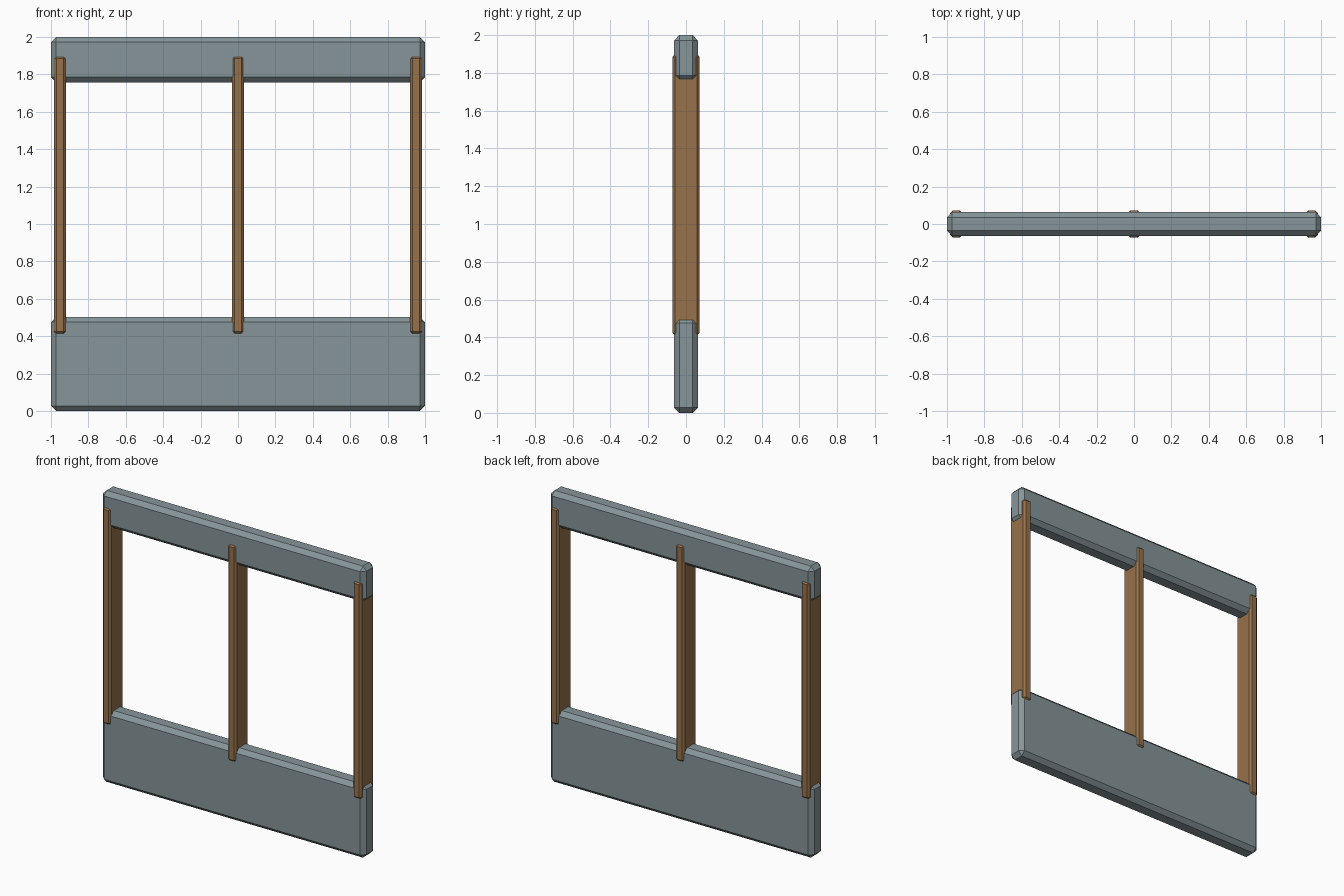
import bpy, bmesh
from mathutils import Vector

if "Cube" in bpy.data.objects:
    bpy.data.objects.remove(bpy.data.objects["Cube"])


def material(name, color):
    m = bpy.data.materials.new(name)
    m.diffuse_color = color
    m.use_nodes = True
    m.node_tree.nodes["Principled BSDF"].inputs["Base Color"].default_value = m.diffuse_color
    return m


def beveled_box(name, lo, hi, bevel, mat):
    """Box between two corners with flat chamfers on every edge."""
    lo, hi = Vector(lo), Vector(hi)
    size, mid = hi - lo, (hi + lo) / 2
    bm = bmesh.new()
    bmesh.ops.create_cube(bm, size=1)
    bmesh.ops.scale(bm, vec=size, verts=bm.verts)
    bmesh.ops.bevel(bm, geom=bm.edges[:], offset=bevel, segments=1,
                    affect='EDGES', offset_type='OFFSET')
    mesh = bpy.data.meshes.new(name)
    bm.to_mesh(mesh)
    bm.free()
    ob = bpy.data.objects.new(name, mesh)
    ob.location = mid
    mesh.materials.append(mat)
    bpy.context.collection.objects.link(ob)
    return ob


stone = material("blue_grey", (0.24, 0.30, 0.32, 1))
wood = material("brown_wood", (0.31, 0.17, 0.07, 1))

# Wall panels above and below the opening
beveled_box("lower_panel", (-1, -0.063, 0), (1, 0.063, 0.503), 0.028, stone)
beveled_box("upper_panel", (-1, -0.063, 1.757), (1, 0.063, 2), 0.028, stone)

# Upright posts overlapping both panels
for label, x in (("left", -0.951), ("middle", 0), ("right", 0.951)):
    beveled_box(label + "_post", (x - 0.032, -0.072, 0.411),
                (x + 0.032, 0.072, 1.898), 0.013, wood)
